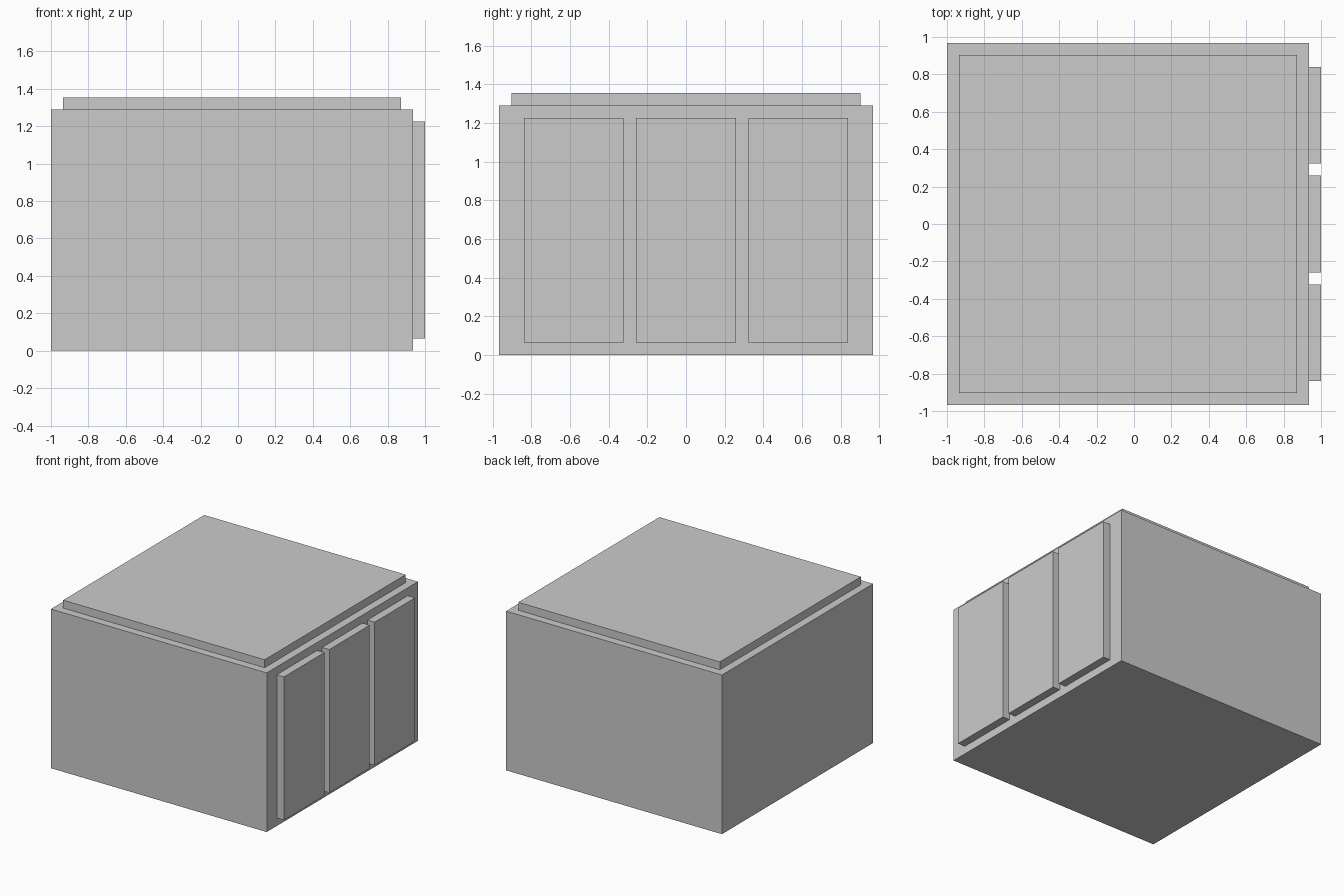
import bpy

if "Cube" in bpy.data.objects:
    bpy.data.objects.remove(bpy.data.objects["Cube"])

U = 2 / 31  # grid unit: body is 30 x 30 x 20 units, trim is 1 unit thick


def box(name, lo, hi):
    """Axis-aligned box between two corners given in grid units."""
    centre = [(a + b) / 2 * U for a, b in zip(lo, hi)]
    size = [(b - a) * U for a, b in zip(lo, hi)]
    bpy.ops.mesh.primitive_cube_add(size=1, location=centre)
    obj = bpy.context.object
    obj.name = name
    obj.scale = size
    bpy.ops.object.transform_apply(location=False, rotation=False, scale=True)
    return obj


# Main cabinet block
box("cabinet_body", (-15.5, -15, 0), (14.5, 15, 20))

# Inset slab on top
box("top_slab", (-14.5, -14, 20), (13.5, 14, 21))

# Three raised door panels on the right side, one unit apart
for i, label in enumerate(("front", "middle", "back")):
    y = -13 + i * 9
    box(f"door_panel_{label}", (14.5, y, 1), (15.5, y + 8, 19))
